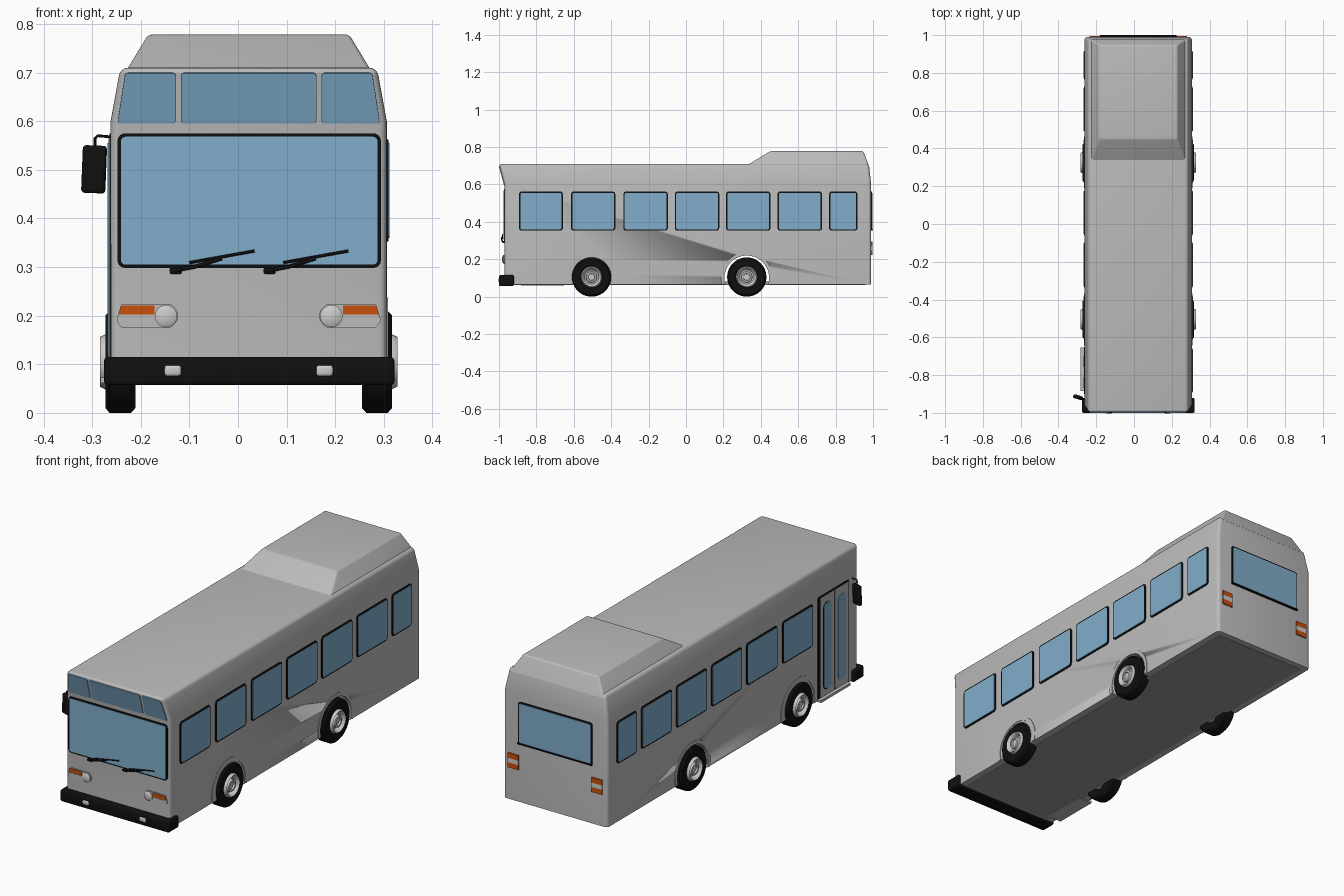
import bpy, bmesh, math
from mathutils import Matrix, Vector

cube = bpy.data.objects.get("Cube")
if cube:
    bpy.data.objects.remove(cube)

CX = 0.022  # centre line of the coachwork


def material(name, r, g, b):
    m = bpy.data.materials.new(name)
    m.use_nodes = True
    m.diffuse_color = (r, g, b, 1)
    m.node_tree.nodes["Principled BSDF"].inputs["Base Color"].default_value = (r, g, b, 1)
    return m


GREY = material("body_grey", 0.5, 0.5, 0.5)
PALE = material("pale_grey", 0.6, 0.6, 0.6)
FLOOR = material("floor_grey", 0.32, 0.32, 0.32)
GLASS = material("window_blue", 0.22, 0.42, 0.6)
BLACK = material("black", 0.005, 0.005, 0.005)
ORANGE = material("orange", 0.58, 0.08, 0.004)


def finish(name, bm, mat):
    bmesh.ops.recalc_face_normals(bm, faces=bm.faces)
    me = bpy.data.meshes.new(name)
    bm.to_mesh(me)
    bm.free()
    me.materials.append(mat)
    me.shade_smooth()
    me.set_sharp_from_angle(angle=math.radians(32))
    ob = bpy.data.objects.new(name, me)
    bpy.context.collection.objects.link(ob)
    return ob


def frame(origin, u, v, n):
    m = Matrix((u, v, n)).transposed().to_4x4()
    m.translation = origin
    return m


X, Y, Z = Vector((1, 0, 0)), Vector((0, 1, 0)), Vector((0, 0, 1))
lean = Vector((0, -0.03, 0.11)).normalized()
FRONT = frame((CX, -0.97, 0), X, Z, -Y)
SIGN = frame((CX, -0.97, 0.6), X, lean, lean.cross(X))
BACK = frame((CX, 0.99, 0), X, Z, Y)
SIDE = {1: frame((CX + 0.284, 0, 0), Y, Z, X), -1: frame((CX - 0.284, 0, 0), Y, Z, -X)}


def plate(name, pts, place, thick, mat, radius=0.0):
    """Flat panel with rounded corners, raised from a wall."""
    bm = bmesh.new()
    face = bm.faces.new([bm.verts.new((u, v, -0.004)) for u, v in pts])
    if radius:
        bmesh.ops.bevel(bm, geom=bm.verts[:], offset=radius, segments=4, profile=0.5,
                        affect='VERTICES')
    ext = bmesh.ops.extrude_face_region(bm, geom=bm.faces[:])
    for v in ext["geom"]:
        if isinstance(v, bmesh.types.BMVert):
            v.co.z = thick
    bm.transform(place)
    return finish(name, bm, mat)


def rect(u0, u1, v0, v1):
    return [(u0, v0), (u1, v0), (u1, v1), (u0, v1)]


def window(name, u0, u1, v0, v1, place, radius=0.014, rim=0.007):
    plate(name + "_seal", rect(u0, u1, v0, v1), place, 0.004, BLACK, radius)
    plate(name + "_glass", rect(u0 + rim, u1 - rim, v0 + rim, v1 - rim), place, 0.006,
          GLASS, radius * 0.6)


def box(name, centre, size, mat, bevel=0.0, turn=Matrix()):
    bm = bmesh.new()
    bmesh.ops.create_cube(bm, size=1, matrix=Matrix.Diagonal((*size, 1)))
    if bevel:
        bmesh.ops.bevel(bm, geom=bm.edges[:], offset=bevel, segments=3, profile=0.5,
                        affect='EDGES')
    bm.transform(Matrix.Translation(centre) @ turn)
    return finish(name, bm, mat)


def lathe(name, profile, place, mat, steps=40):
    """Spin (radius, height) points round the local z axis."""
    bm = bmesh.new()
    vs = [bm.verts.new((r, 0, h)) for r, h in profile]
    es = [bm.edges.new(p) for p in zip(vs, vs[1:])]
    bmesh.ops.spin(bm, geom=vs + es, axis=(0, 0, 1), cent=(0, 0, 0), steps=steps,
                   angle=math.tau)
    bmesh.ops.remove_doubles(bm, verts=bm.verts, dist=1e-5)
    bm.transform(place)
    return finish(name, bm, mat)


def tube(name, pts, radius, mat):
    cu = bpy.data.curves.new(name, 'CURVE')
    cu.dimensions = '3D'
    cu.bevel_depth, cu.bevel_resolution, cu.use_fill_caps = radius, 2, True
    sp = cu.splines.new('POLY')
    sp.points.add(len(pts) - 1)
    for p, co in zip(sp.points, pts):
        p.co = (*co, 1)
    cu.materials.append(mat)
    bpy.context.collection.objects.link(bpy.data.objects.new(name, cu))


def loft(name, rings, mat, bevel, floor):
    """Skin of stacked rectangles (z, half width, front y, back y), rounded above the floor."""
    bm = bmesh.new()
    loops = [[bm.verts.new((CX + sx * w, y, z)) for sx, y in ((-1, f), (1, f), (1, b), (-1, b))]
             for z, w, f, b in rings]
    for lo, hi in zip(loops, loops[1:]):
        for i in range(4):
            j = (i + 1) % 4
            bm.faces.new((lo[i], lo[j], hi[j], hi[i]))
    bm.faces.new(loops[0])
    bm.faces.new(loops[-1])
    bmesh.ops.recalc_face_normals(bm, faces=bm.faces)
    sharp = [e for e in bm.edges if e.calc_face_angle() > 0.45
             and max(v.co.z for v in e.verts) > floor]
    bmesh.ops.bevel(bm, geom=sharp, offset=bevel, segments=4, profile=0.5, affect='EDGES')
    return finish(name, bm, mat)


# Coachwork and roof unit
body = loft("body", [(0.065, 0.284, -0.97, 0.99), (0.6, 0.284, -0.97, 0.99),
                     (0.71, 0.264, -1.0, 0.978)], GREY, 0.016, 0.1)
loft("roof_unit", [(0.695, 0.257, 0.315, 0.98), (0.778, 0.207, 0.45, 0.948)], GREY, 0.008, 0.75)
box("floor_pan", (CX, 0.01, 0.071), (0.5, 1.9, 0.018), FLOOR)

# Wheel arches cut through the body
AXLES = {"front": -0.505, "rear": 0.325}
for name, y in AXLES.items():
    cutter = lathe("arch_cutter", [(0, -0.4), (0.12, -0.4), (0.12, 0.4), (0, 0.4)],
                   frame((CX, y, 0.1), Y, Z, X), GREY)
    cutter.hide_render = True
    mod = body.modifiers.new("arch", 'BOOLEAN')
    mod.operation, mod.solver, mod.object = 'DIFFERENCE', 'EXACT', cutter
    bpy.context.view_layer.objects.active = body
    bpy.ops.object.modifier_apply(modifier=mod.name)
    bpy.data.objects.remove(cutter)

# Wheels with hubs, and arch lips
TYRE = [(0.054, -0.031), (0.095, -0.031), (0.105, -0.022), (0.105, 0.022), (0.095, 0.031),
        (0.06, 0.031), (0.054, 0.022), (0.054, -0.031)]
HUB = [(0, -0.025), (0.056, -0.025), (0.057, 0.03), (0.051, 0.042), (0.046, 0.038), (0.038, 0.02),
       (0.03, 0.02), (0.028, 0.036), (0.019, 0.038), (0.017, 0.03), (0, 0.03)]
for s, side in ((1, "left"), (-1, "right")):
    for end, y in AXLES.items():
        place = frame((CX + s * 0.264, y, 0.105), Y, Z, X * s)
        lathe(f"{end}_{side}_tyre", TYRE, place, BLACK)
        lathe(f"{end}_{side}_hub", HUB, place, PALE)
        arc = [math.radians(a) for a in range(-15, 196, 10)]
        lip = [(y + r * math.cos(a), 0.1 + r * math.sin(a))
               for r, seq in ((0.138, arc), (0.12, arc[::-1])) for a in seq]
        plate(f"{end}_{side}_arch_lip", lip, SIDE[s], 0.003, GREY)

# Side windows; the door takes the first bay on one side
BAYS = [(-0.893, -0.658), (-0.615, -0.378), (-0.335, -0.097), (-0.06, 0.178), (0.214, 0.452),
        (0.489, 0.727), (0.765, 0.917)]
for s, side in ((1, "left"), (-1, "right")):
    for i, (a, b) in enumerate(BAYS):
        if s == 1 or i:
            window(f"{side}_window_{i + 1}", a, b, 0.353, 0.562, SIDE[s])

# Entrance door with two leaves and a step
plate("door_surround", rect(-0.9, -0.655, 0.066, 0.575), SIDE[-1], 0.002, BLACK, 0.01)
for i, y in enumerate((-0.84, -0.728)):
    plate(f"door_leaf_{i + 1}", rect(y - 0.052, y + 0.054, 0.068, 0.567), SIDE[-1], 0.004, GREY)
    window(f"door_window_{i + 1}", y - 0.036, y + 0.036, 0.1, 0.535, SIDE[-1], 0.03)
box("door_step", (CX - 0.265, -0.768, 0.067), (0.08, 0.23, 0.012), GREY)

# Windscreen, sign panes and rear window
window("windscreen", -0.27, 0.272, 0.298, 0.575, FRONT, 0.016)
plate("sign_pane_middle", rect(-0.139, 0.139, -0.004, 0.103), SIGN, 0.003, GLASS, 0.006)
for s, side in ((1, "left"), (-1, "right")):
    plate(f"sign_pane_{side}", [(s * 0.15, -0.004), (s * 0.27, -0.004), (s * 0.254, 0.103),
                                (s * 0.15, 0.103)], SIGN, 0.003, GLASS, 0.006)
window("rear_window", -0.203, 0.203, 0.353, 0.562, BACK, 0.012)
plate("rear_window_trim", rect(-0.203, 0.203, 0.353, 0.36), BACK, 0.0099, BLACK)

# Head lamps, fog lamps and tail lamps
for s, side in ((1, "left"), (-1, "right")):
    plate(f"{side}_lamp_housing", [(s * u, v) for u, v in (
        (0.146, 0.19), (0.16, 0.175), (0.262, 0.175), (0.272, 0.19), (0.262, 0.224),
        (0.16, 0.224), (0.146, 0.209))], FRONT, 0.004, GREY, 0.004)
    plate(f"{side}_indicator", [(s * u, v) for u, v in (
        (0.194, 0.202), (0.268, 0.202), (0.262, 0.221), (0.194, 0.221))], FRONT, 0.007, ORANGE)
    plate(f"{side}_lower_lamp", rect(*sorted((s * 0.194, s * 0.264)), 0.179, 0.2), FRONT, 0.006, GREY)
    lathe(f"{side}_head_lamp", [(0.023, -0.002), (0.023, 0.008), (0.015, 0.012), (0, 0.014)],
          frame((CX + s * 0.17, -0.97, 0.199), X, Z, -Y), PALE, 24)
    box(f"{side}_fog_lamp", (CX + s * 0.156, -0.992, 0.087), (0.038, 0.022, 0.026), PALE, 0.008)
    u0, u1 = sorted((s * 0.2, s * 0.258))
    for part, v0, v1, mat in (("upper", 0.27, 0.295, ORANGE), ("middle", 0.248, 0.27, PALE),
                              ("lower", 0.223, 0.248, ORANGE)):
        plate(f"{side}_tail_lamp_{part}", rect(u0, u1, v0, v1), BACK, 0.006, mat)

# Bumper
box("front_bumper", (CX + 0.001, -0.96, 0.086), (0.597, 0.08, 0.058), BLACK, 0.008)

# Wipers
for i, x in enumerate((0, 0.193)):
    tube(f"wiper_blade_{i + 1}", [(x - 0.1, -0.982, 0.309), (x + 0.034, -0.982, 0.333)], 0.003, BLACK)
    tube(f"wiper_arm_{i + 1}", [(x - 0.14, -0.978, 0.291), (x - 0.09, -0.984, 0.3),
                                (x - 0.033, -0.984, 0.318)], 0.004, BLACK)
    box(f"wiper_pivot_{i + 1}", (x - 0.128, -0.974, 0.292), (0.024, 0.016, 0.012), BLACK, 0.003)

# Door mirror on its bracket
box("mirror", (-0.296, -0.917, 0.501), (0.05, 0.02, 0.098), BLACK, 0.007,
    Matrix.Rotation(0.04, 4, 'Y') @ Matrix.Rotation(-0.3, 4, 'Z'))
tube("mirror_bracket", [(-0.255, -0.93, 0.567), (-0.288, -0.925, 0.57), (-0.294, -0.92, 0.565),
                        (-0.294, -0.917, 0.54)], 0.003, BLACK)
